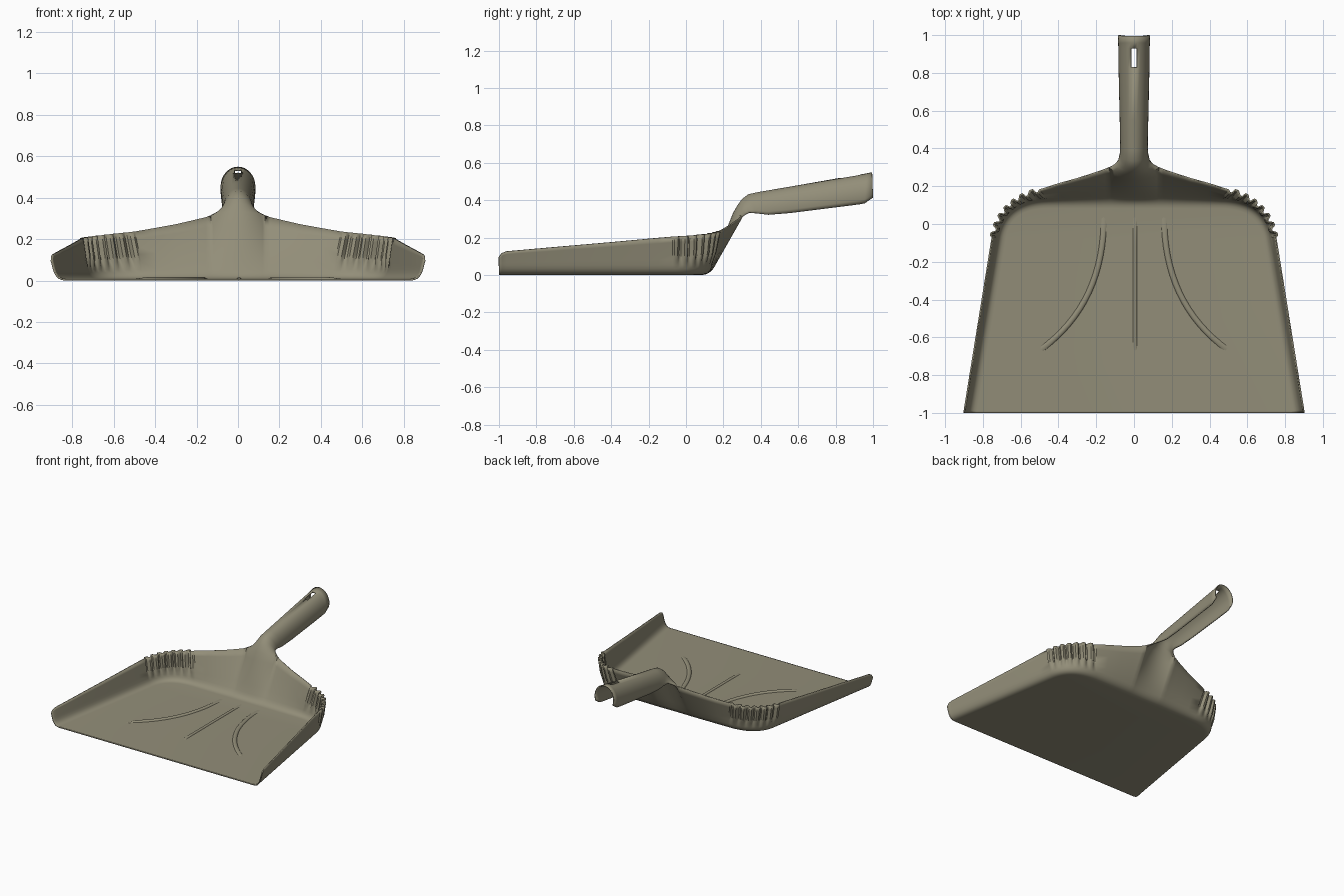
import bpy, bmesh, math
from mathutils import Vector

if "Cube" in bpy.data.objects:
    bpy.data.objects.remove(bpy.data.objects["Cube"])

mat = bpy.data.materials.new("olive grey plastic")
mat.diffuse_color = (0.29, 0.27, 0.19, 1)
mat.use_nodes = True
mat.node_tree.nodes["Principled BSDF"].inputs["Base Color"].default_value = mat.diffuse_color
BASE = 0.004      # mid-plane height of the floor sheet
SEG = 20          # strips across the neck and handle


def finish(name, bm, thick=0.0):
    bmesh.ops.remove_doubles(bm, verts=bm.verts, dist=0.0004)
    bmesh.ops.recalc_face_normals(bm, faces=bm.faces)
    me = bpy.data.meshes.new(name)
    bm.to_mesh(me)
    bm.free()
    me.materials.append(mat)
    ob = bpy.data.objects.new(name, me)
    bpy.context.collection.objects.link(ob)
    bpy.ops.object.select_all(action='DESELECT')
    ob.select_set(True)
    bpy.context.view_layer.objects.active = ob
    bpy.ops.object.shade_smooth_by_angle(angle=math.radians(40))
    if thick:
        m = ob.modifiers.new("thickness", 'SOLIDIFY')
        m.thickness = thick
        m.offset = 0
    return ob


def loft(bm, rows, skip=lambda i, j: False):
    grid = [[bm.verts.new(p) for p in r] for r in rows]
    for i in range(len(grid) - 1):
        for j in range(len(grid[0]) - 1):
            if not skip(i, j):
                bm.faces.new((grid[i][j], grid[i][j + 1], grid[i + 1][j + 1], grid[i + 1][j]))
    return grid


def bez(a, b, c, t):
    return a * (1 - t) ** 2 + b * 2 * t * (1 - t) + c * t * t


def arch(w, deg, yc, zc, ye, ze, t):
    """Point on an arched section: t = 0 is the crest, t = +-1 the edges."""
    a = math.radians(deg)
    f = (1 - math.cos(a * t)) / (1 - math.cos(a))
    s = math.sin(a) if deg < 90 else 1
    return Vector((w * math.sin(a * t) / s, yc + (ye - yc) * f, zc + (ze - zc) * f))


# sections: half width, arc angle, crest y z, edge y z
sections = [
    (.130, 20, .255, .330, .300, .312),
    (.098, 45, .278, .370, .318, .325),
    (.080, 70, .302, .403, .338, .333),
    (.071, 90, .335, .428, .375, .330),
    (.069, 103, .39, .440, .44, .322),
    (.072, 108, .55, .467, .56, .332),
    (.078, 114, .83, .516, .83, .366),
    (.079, 115, .93, .533, .93, .379),
    (.080, 115, .96, .538, .955, .384),
    (.080, 115, .995, .545, 1.0, .415),
]

# stations on the right half: outer floor corner, rim point, flute offset
st = []
V = Vector
for y, z in ((-1, .095), (-.985, .116), (-.96, .126), (-.7, .149), (-.4, .175), (-.15, .198)):
    k = (y + 1) / .93
    st.append((V((.875 - .155 * k, y, BASE)), V((.90 - .15 * k, y, z)), 0))
N = 56
for i in range(N + 1):
    t = i / N
    wave = max(-1, min(1, 1.8 * math.sin(t * 7 * 2 * math.pi)))
    st.append((bez(V((.72, -.07, BASE)), V((.69, .125, BASE)), V((.45, .125, BASE)), t),
               bez(V((.75, -.07, .205)), V((.71, .13, .215)), V((.50, .18, .235)), t),
               wave * .011))
for cx, rx, ry, rz in ((.38, .40, .212, .252), (.29, .30, .240, .270), (.20, .20, .272, .293), (.155, .155, .288, .304)):
    st.append((V((cx, .125, BASE)), V((rx, ry, rz)), 0))
for j in range(SEG // 2, -1, -1):
    r = arch(*sections[0], j / (SEG / 2))
    st.append((V((r.x, .125, BASE)), r, 0))

# profiles of the wall: floor, fillet, then straight up to the rim
rows = []
for i, (c, r, fl) in enumerate(st):
    d = st[min(i + 1, len(st) - 1)][0] - st[max(i - 1, 0)][0]
    n = V((d.y, -d.x, 0)).normalized()
    f = c - n * .042
    f.y = max(f.y, -1)
    top = c + (r - c).normalized() * .05
    row = [bez(f, c, top, k / 5) for k in range(6)]
    for k in range(1, 6):
        u = k / 5
        row.append(top.lerp(r, u) + n * fl * min(1, u * 2.5))
    rows.append(row)
flip = V((-1, 1, 1))
rows += [[p * flip for p in row] for row in reversed(rows[:-1])]

bm = bmesh.new()
grid = loft(bm, rows)
bm.faces.new([g[0] for g in grid])            # flat floor

# neck and open-bottomed handle, with the hanging slot left out
neck = [[arch(*s, -1 + 2 * j / SEG) for j in range(SEG + 1)] for s in sections]
loft(bm, neck, lambda i, j: i == 6 and j in (SEG // 2 - 1, SEG // 2))
finish("pan_and_handle", bm, .008)


# raised ribs on the floor
def rib(name, pts, width, height):
    pts = [V((x, y, 0)) for x, y in pts]
    path = [bez(*pts, k / 16) for k in range(17)]
    out = []
    for k, p in enumerate(path):
        d = path[min(k + 1, 16)] - path[max(k - 1, 0)]
        n = V((d.y, -d.x, 0)).normalized()
        s = max(.05, min(1, k / 3, (16 - k) / 1.5))
        out.append([p + n * width * math.cos(a * math.pi / 6)
                    + V((0, 0, BASE + .002 + height * s * math.sin(a * math.pi / 6))) for a in range(7)])
    b = bmesh.new()
    loft(b, out)
    finish(name, b)


rib("centre_rib", ((0.005, .06), (0.005, -.3), (.005, -.68)), .012, .010)
for side, label in ((1, "right"), (-1, "left")):
    rib(label + "_rib", ((side * .16, .06), (side * .15, -.42), (side * .50, -.67)), .016, .012)
